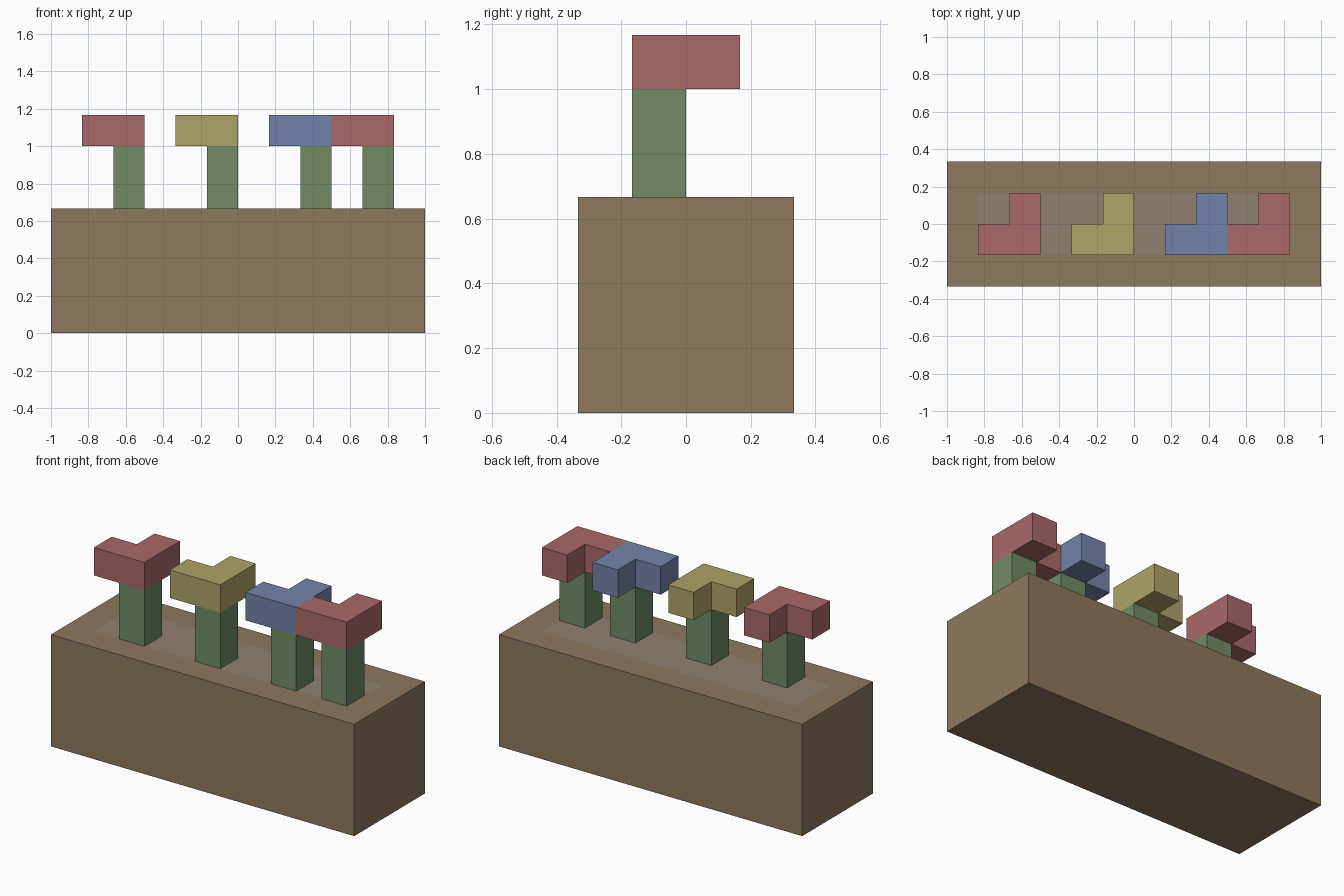
import bpy, bmesh
from mathutils import Vector

if "Cube" in bpy.data.objects:
    bpy.data.objects.remove(bpy.data.objects["Cube"])

U = 1 / 6  # block size


def material(name, rgb):
    m = bpy.data.materials.new(name)
    m.diffuse_color = (*rgb, 1)
    m.use_nodes = True
    m.node_tree.nodes["Principled BSDF"].inputs["Base Color"].default_value = m.diffuse_color
    return m


def finish(bm, name, mat):
    bmesh.ops.recalc_face_normals(bm, faces=bm.faces)
    mesh = bpy.data.meshes.new(name)
    bm.to_mesh(mesh)
    bm.free()
    mesh.materials.append(mat)
    obj = bpy.data.objects.new(name, mesh)
    bpy.context.collection.objects.link(obj)
    return obj


def prism(name, outline, z0, z1, mat):
    """Extrude an outline given in block units from z0 up to z1."""
    bm = bmesh.new()
    face = bm.faces.new([bm.verts.new((x * U, y * U, z0 * U)) for x, y in outline])
    top = bmesh.ops.extrude_face_region(bm, geom=[face], use_keep_orig=True)["geom"]
    bmesh.ops.translate(bm, vec=(0, 0, (z1 - z0) * U),
                        verts=[g for g in top if isinstance(g, bmesh.types.BMVert)])
    return finish(bm, name, mat)


def rect(x0, x1, y0, y1):
    return [(x0, y0), (x1, y0), (x1, y1), (x0, y1)]


wood = material("wood", (0.27, 0.19, 0.11))
earth = material("earth", (0.28, 0.22, 0.16))
green = material("green", (0.16, 0.26, 0.13))
red = material("red", (0.40, 0.14, 0.14))
yellow = material("yellow", (0.43, 0.37, 0.14))
blue = material("blue", (0.17, 0.23, 0.40))

# Planter with a cavity sunk into its top
planter = prism("planter", rect(-6, 6, -2, 2), 0, 4, wood)
bm = bmesh.new()
bm.from_mesh(planter.data)
top = max(bm.faces, key=lambda f: f.calc_center_median().z)
bmesh.ops.inset_region(bm, faces=[top], thickness=U, use_even_offset=True)
cavity = bmesh.ops.extrude_discrete_faces(bm, faces=[top])["faces"][0]
bmesh.ops.translate(bm, vec=Vector((0, 0, -3 * U)), verts=cavity.verts)
bm.to_mesh(planter.data)
bm.free()

# Soil filling the cavity flush with the rim
prism("soil", rect(-5, 5, -1, 1), 1, 4, earth)

# Flowers: square stem with an L-shaped head, x is the stem's left side
for i, (x, colour) in enumerate([(-4, red), (-1, yellow), (2, blue), (4, red)], 1):
    prism(f"stem_{i}", rect(x, x + 1, -1, 0), 4, 6, green)
    head = [(x - 1, -1), (x + 1, -1), (x + 1, 1), (x, 1), (x, 0), (x - 1, 0)]
    prism(f"flower_head_{i}", head, 6, 7, colour)
